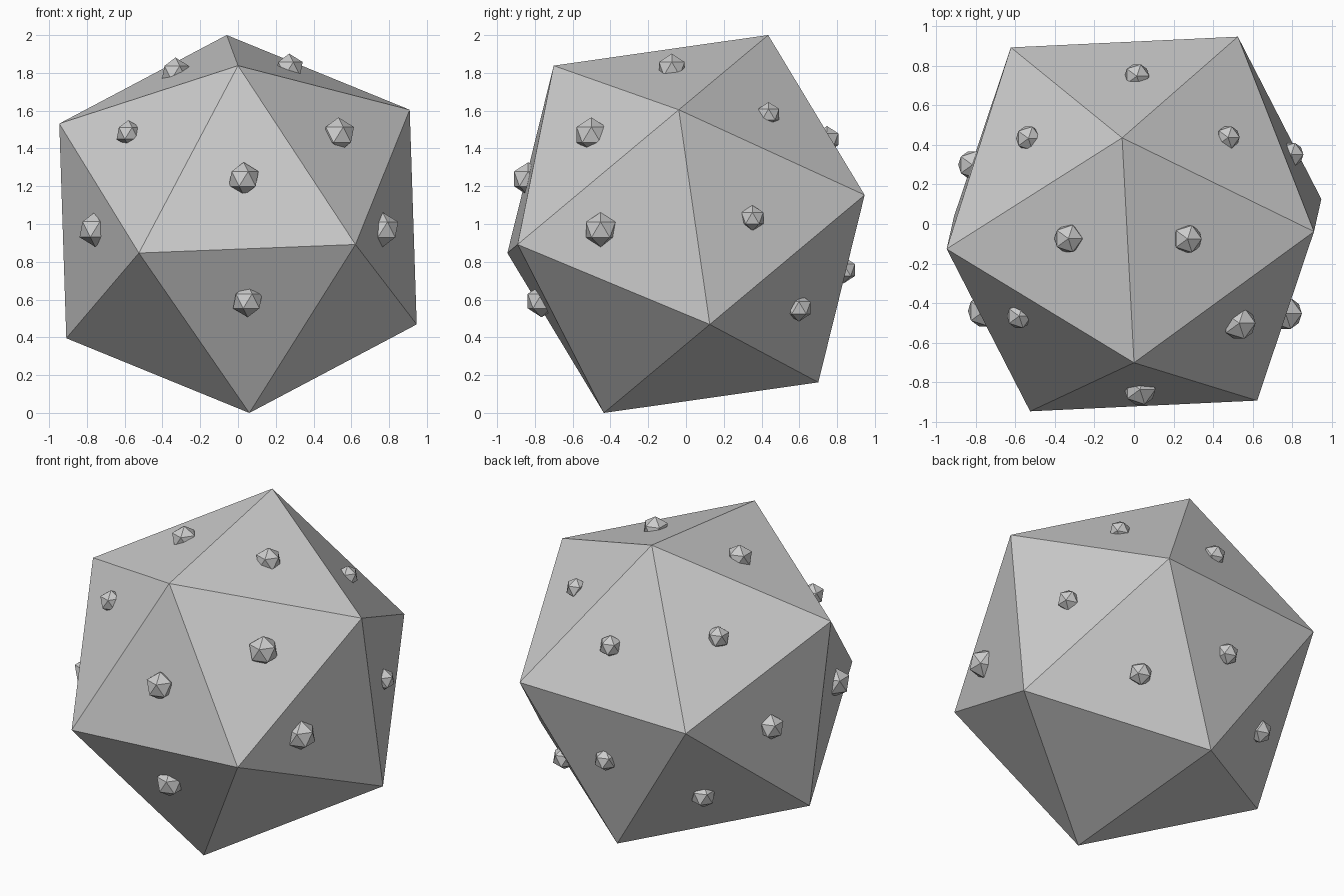
import bpy, bmesh
from mathutils import Vector, Matrix

if "Cube" in bpy.data.objects:
    bpy.data.objects.remove(bpy.data.objects["Cube"])

CENTRE = Vector((0, 0, 1))
RADIUS = 1.0925


def icosahedron(name, radius, matrix):
    bm = bmesh.new()
    bmesh.ops.create_icosphere(bm, subdivisions=1, radius=radius, matrix=matrix)
    bm.normal_update()
    planes = [(f.normal.copy(), f.normal.dot(f.verts[0].co - CENTRE)) for f in bm.faces]
    mesh = bpy.data.meshes.new(name)
    bm.to_mesh(mesh)
    bm.free()
    bpy.context.collection.objects.link(bpy.data.objects.new(name, mesh))
    return planes


# large tilted body, oriented by two neighbouring corners
pole = Vector((-0.06, 0.435, 1.0)).normalized()
near = Vector((0.0, -0.70, 0.84))
xa = (near - pole * near.dot(pole)).normalized()
ya = pole.cross(xa)
tilt = Matrix((xa, ya, pole)).transposed().to_4x4()
planes = icosahedron("body", RADIUS, Matrix.Translation(CENTRE) @ tilt)

# small upright studs: x, y, z, radius (each is settled onto its nearest face)
studs = [
    (0.03, -0.84, 1.24, 0.088), (0.05, -0.75, 0.60, 0.086),
    (0.54, -0.51, 1.48, 0.092), (-0.58, -0.465, 1.48, 0.07),
    (-0.335, -0.075, 1.81, 0.08), (0.27, -0.075, 1.82, 0.08),
    (0.76, -0.45, 0.97, 0.092), (-0.77, -0.445, 0.97, 0.092),
    (0.475, 0.437, 1.58, 0.065), (-0.53, 0.43, 1.53, 0.07),
    (0.015, 0.74, 1.445, 0.07), (-0.82, 0.30, 0.98, 0.08),
    (0.78, 0.345, 1.03, 0.068), (0.45, 0.598, 0.556, 0.073),
    (-0.51, 0.55, 0.54, 0.075), (-0.01, 0.84, 0.755, 0.07),
]
for i, (x, y, z, r) in enumerate(studs):
    p = Vector((x, y, z)) - CENTRE
    n, d = max(planes, key=lambda pl: pl[0].dot(p))
    p += n * (d - n.dot(p))
    icosahedron(f"stud_{i + 1}", r, Matrix.Translation(CENTRE + p))
